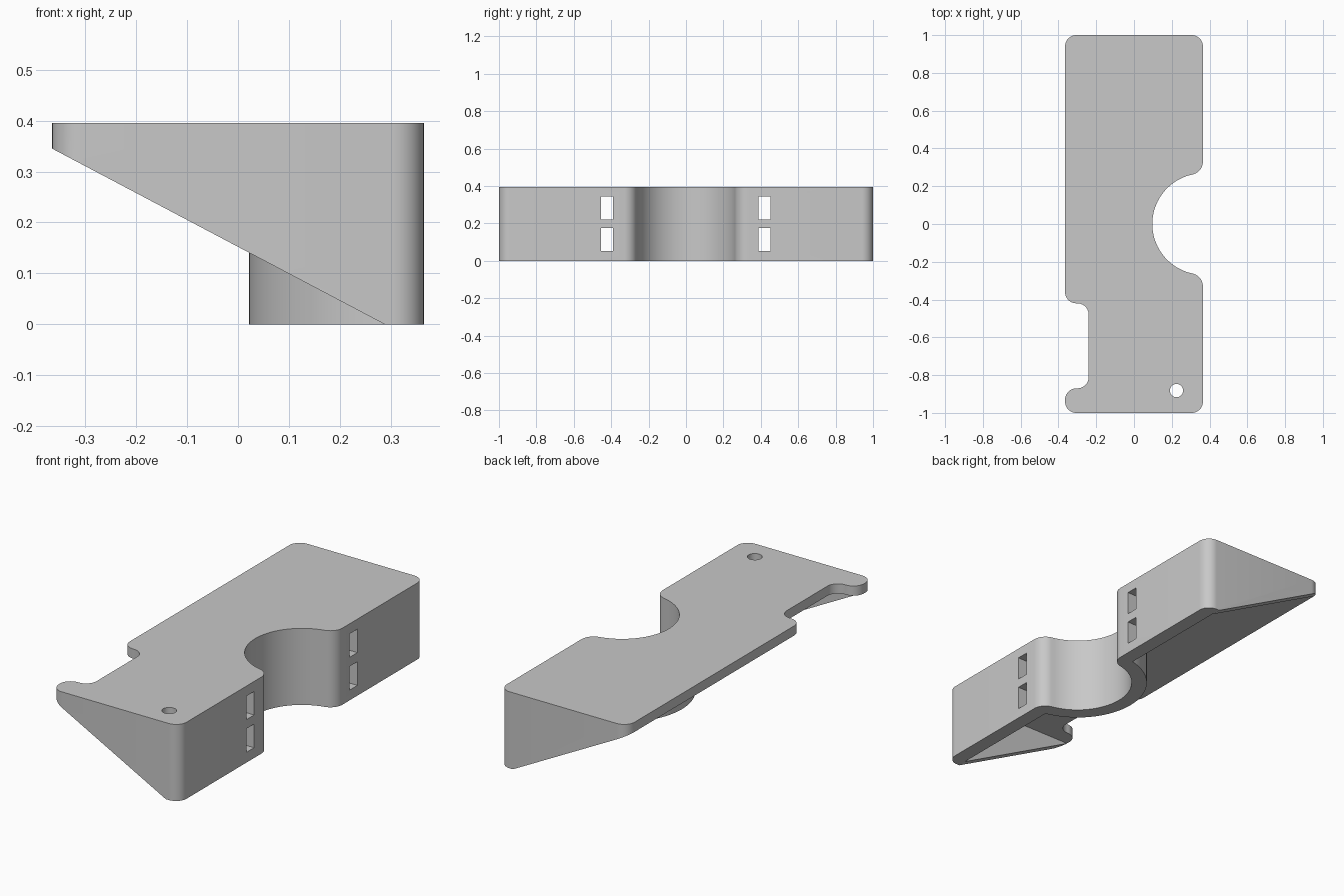
import bpy
import bmesh
from math import acos, atan2, cos, degrees, radians, sin, sqrt
from mathutils import Matrix

cube = bpy.data.objects.get("Cube")
if cube:
    bpy.data.objects.remove(cube, do_unlink=True)

HALF_W, HALF_L, HEIGHT = 0.365, 1.0, 0.395
PLATE, WALL, END_WALL = 0.05, 0.075, 0.05
CORNER, LIP, RECESS = 0.06, 0.07, 0.268
UNDER = HEIGHT - PLATE

grey = bpy.data.materials.new("plain_grey")
grey.use_nodes = True
grey.diffuse_color = (0.58, 0.58, 0.58, 1)
grey.node_tree.nodes["Principled BSDF"].inputs["Base Color"].default_value = (0.58, 0.58, 0.58, 1)


def arc(cx, cy, r, start, end, steps=10):
    angles = [radians(start + (end - start) * i / steps) for i in range(steps + 1)]
    return [(cx + r * cos(a), cy + r * sin(a)) for a in angles]


def prism(name, points, low, high, along_y=False):
    """Extrude a flat outline along z, or an xz outline along y."""
    bm = bmesh.new()
    face = bm.faces.new([bm.verts.new((a, b, low)) for a, b in points])
    top = bmesh.ops.extrude_face_region(bm, geom=[face])["geom"]
    verts = [v for v in top if isinstance(v, bmesh.types.BMVert)]
    bmesh.ops.translate(bm, verts=verts, vec=(0, 0, high - low))
    if along_y:
        bm.transform(Matrix(((1, 0, 0, 0), (0, 0, 1, 0), (0, 1, 0, 0), (0, 0, 0, 1))))
    bmesh.ops.recalc_face_normals(bm, faces=bm.faces)
    mesh = bpy.data.meshes.new(name)
    bm.to_mesh(mesh)
    bm.free()
    obj = bpy.data.objects.new(name, mesh)
    bpy.context.collection.objects.link(obj)
    mesh.materials.append(grey)
    return obj


def rectangle(x0, x1, y0, y1):
    return [(x0, y0), (x1, y0), (x1, y1), (x0, y1)]


def cut(body, cutter):
    cutter.hide_render = True
    mod = body.modifiers.new("cut", "BOOLEAN")
    mod.operation = "DIFFERENCE"
    mod.solver = "EXACT"
    mod.object = cutter
    bpy.context.view_layer.objects.active = body
    bpy.ops.object.modifier_apply(modifier=mod.name)
    bpy.data.objects.remove(cutter, do_unlink=True)


# Outline with rounded corners, round recess and edge notch
cx, cy = HALF_W - CORNER, HALF_L - CORNER
lip_x = HALF_W - LIP
lip_y = sqrt((RECESS + LIP) ** 2 - LIP ** 2)
turn = degrees(atan2(lip_y, LIP))
outline = (
    arc(-cx, -cy, CORNER, 180, 270)
    + arc(cx, -cy, CORNER, 270, 360)
    + arc(lip_x, -lip_y, LIP, 0, turn)
    + arc(HALF_W, 0, RECESS, 180 + turn, 180 - turn, 40)[1:-1]
    + arc(lip_x, lip_y, LIP, -turn, 0)
    + arc(cx, cy, CORNER, 0, 90)
    + arc(-cx, cy, CORNER, 90, 180)
    + arc(-cx, -0.36, CORNER, 180, 270)
    + arc(-0.30, -0.48, CORNER, 90, 0)
    + arc(-0.30, -0.81, CORNER, 0, -90)
    + arc(-cx, -0.93, CORNER, 90, 180)
)
bracket = prism("bracket_body", outline, 0, HEIGHT)

# Open hollow below the plate, leaving the curved wall
inner_x, inner_y = HALF_W - WALL, HALF_L - END_WALL
outer_r = RECESS + WALL
sweep = degrees(acos(-WALL / outer_r))
hollow = (
    [(-0.6, -inner_y), (inner_x, -inner_y)]
    + arc(HALF_W, 0, outer_r, 360 - sweep, sweep, 40)
    + [(inner_x, inner_y), (-0.6, inner_y)]
)
cut(bracket, prism("hollow_cutter", hollow, -0.1, UNDER))

# Sloping lower edge of both end walls
foot = inner_x - 0.002
slope = UNDER / (foot + HALF_W)
wedge = [(foot + 0.1 / slope, -0.1), (-0.5, slope * (foot + 0.5)), (-0.5, -0.1)]
for low, high in ((-1.1, -0.92), (0.92, 1.1)):
    cut(bracket, prism("wedge_cutter", wedge, low, high, along_y=True))

# Paired strap slots on either side of the recess
for y in (-0.422, 0.42):
    for low, high in ((0.053, 0.175), (0.222, 0.343)):
        slot = rectangle(0.2, 0.5, y - 0.032, y + 0.032)
        cut(bracket, prism("slot_cutter", slot, low, high))

# Screw hole through the plate
cut(bracket, prism("hole_cutter", arc(0.225, -0.882, 0.035, 0, 345, 23), 0.2, 0.5))

bpy.ops.object.select_all(action="DESELECT")
bracket.select_set(True)
bpy.context.view_layer.objects.active = bracket
bpy.ops.object.shade_smooth_by_angle(angle=radians(30))
